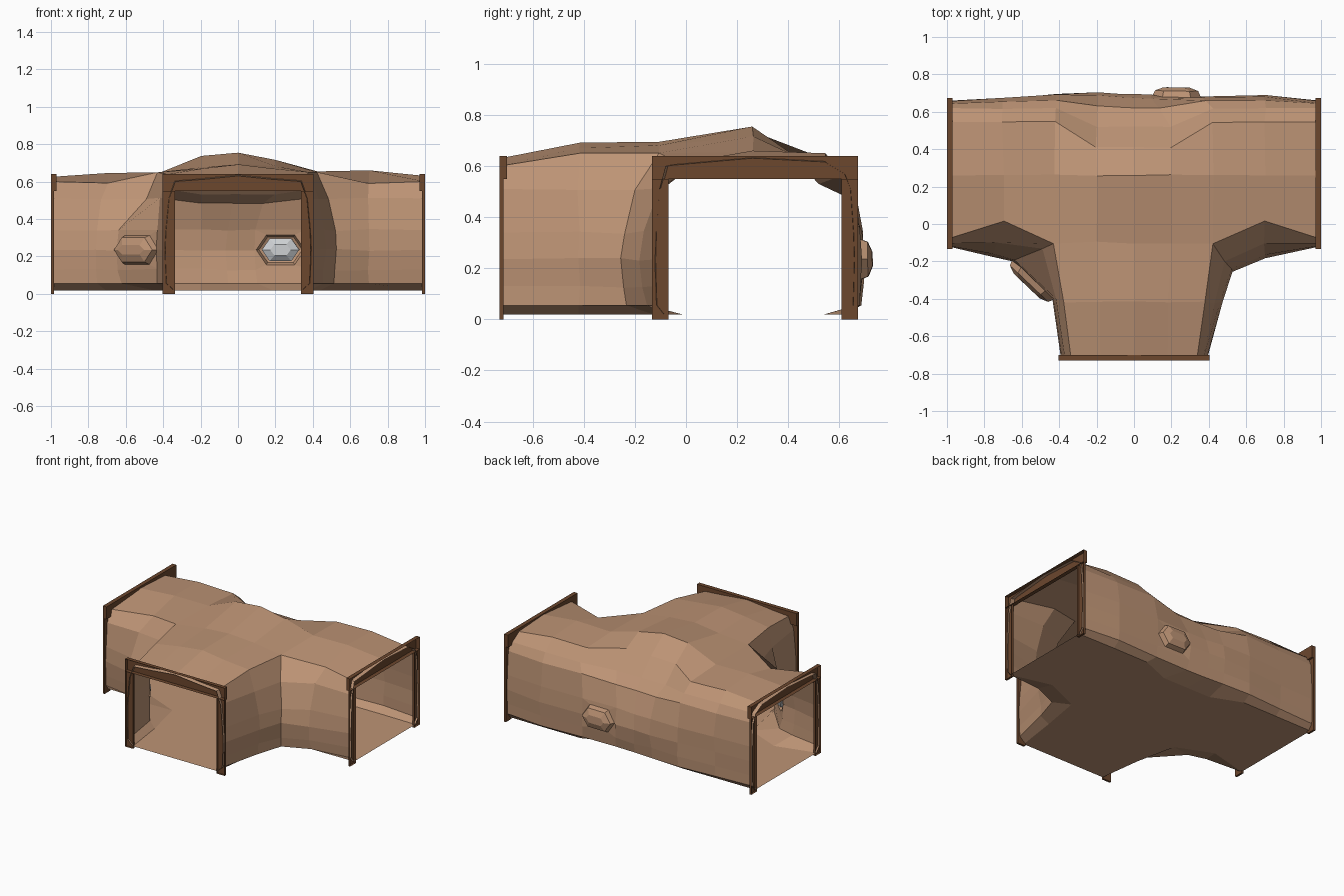
import bpy, bmesh, random
from mathutils import Vector

random.seed(4)
cube = bpy.data.objects.get("Cube")
if cube:
    bpy.data.objects.remove(cube, do_unlink=True)


def material(name, rgb):
    m = bpy.data.materials.new(name)
    m.use_nodes = True
    m.diffuse_color = (*rgb, 1)
    m.node_tree.nodes["Principled BSDF"].inputs["Base Color"].default_value = (*rgb, 1)
    return m


rock = material("tan rock", (0.51, 0.295, 0.178))
wood = material("dark wood", (0.15, 0.063, 0.027))
crystal = material("pale crystal", (0.62, 0.64, 0.66))


def finish(bm, name, mat):
    mesh = bpy.data.meshes.new(name)
    bm.to_mesh(mesh)
    bm.free()
    mesh.materials.append(mat)
    ob = bpy.data.objects.new(name, mesh)
    bpy.context.collection.objects.link(ob)


def grid(bm, rows):
    """Skin a list of equally long point rows with quads."""
    vs = [[bm.verts.new(p) for p in row] for row in rows]
    for a, b in zip(vs, vs[1:]):
        for i in range(len(a) - 1):
            bm.faces.new((a[i], a[i + 1], b[i + 1], b[i]))


# Wall profile: height, and how far it leans from the bulge to the roof crest
PROFILE = [(0.018, 0.9), (0.055, 0.12), (0.13, 0.05), (0.235, -0.02), (0.34, 0.07)]


def wall_column(bulge, crest, shoulder=0.38):
    b, c = Vector(bulge), Vector(crest)
    return [Vector((*b.lerp(c.xy, t), min(z, c.z - 0.05)))
            for z, t in PROFILE + [(0.51, shoulder)]] + [c]


# Back wall; its crest dips behind the central hump
xs = [-0.998, -0.7, -0.42, -0.2, 0, 0.2, 0.42, 0.7, 0.998]
bulge_x = xs[:4] + [-0.06, 0.09, 0.36] + xs[7:]
back_y = [0.658, 0.675, 0.695, 0.70, 0.69, 0.685, 0.675, 0.69, 0.658]
ridge = [0.625, 0.65, 0.64, 0.74, 0.75, 0.72, 0.66, 0.665, 0.63]
back_crest, roof_back = [], []
for x, r in zip(xs, ridge):
    hump = abs(x) < 0.3
    back_crest.append((x, 0.52, 0.535) if hump else (x, 0.62, 0.57))
    roof_back.append((x, 0.41, 0.645) if hump else (x, 0.545, r - 0.015))
back = [wall_column((bx, y), c) for bx, y, c in zip(bulge_x, back_y, back_crest)]

# Corner walls that turn from the main tunnel into the branch
CRESTS = [(0.998, -0.08, 0.6), (0.7, 0.01, 0.59), (0.425, -0.11, 0.655),
          (0.375, -0.42, 0.645), (0.335, -0.728, 0.6)]


def corner_wall(side, bulges):
    return [wall_column((side * b[0], b[1]), (side * c[0], c[1], c[2]), *b[2:])
            for b, c in zip(bulges, CRESTS)]


corner_pos = corner_wall(1, [(0.998, -0.118), (0.7, -0.175), (0.525, -0.25),
                             (0.465, -0.42), (0.388, -0.728)])
corner_neg = corner_wall(-1, [(0.998, -0.118), (0.76, -0.175), (0.65, -0.2, 0.7),
                              (0.44, -0.395), (0.388, -0.728)])

# Tunnel shell: walls, roof over both arms, and flat floor
bm = bmesh.new()
for wall in (back, corner_pos, corner_neg):
    grid(bm, wall)

junction = [corner_neg[2][-1], (-0.2, -0.1, 0.68), (0, -0.1, 0.69),
            (0.2, -0.1, 0.685), corner_pos[2][-1]]
front_edge = [corner_neg[0][-1], corner_neg[1][-1]] + junction + \
             [corner_pos[1][-1], corner_pos[0][-1]]
grid(bm, [[c, m, (x, 0.26, r), f]
          for x, r, c, m, f in zip(xs, ridge, back_crest, roof_back, front_edge)])

branch = [junction]
for k, top in ((3, 0.69), (4, 0.63)):
    a, b = corner_neg[k][-1], corner_pos[k][-1]
    middle = [(x, a.y, top - 0.1 * abs(x)) for x in (-0.18, 0, 0.18)]
    branch.append([a] + middle + [b])
grid(bm, branch)

outline = [c[0] for c in back] + [c[0] for c in corner_pos] + \
          [c[0] for c in reversed(corner_neg)]
bm.faces.new([bm.verts.new(p) for p in outline])
bmesh.ops.remove_doubles(bm, verts=bm.verts, dist=0.001)
bmesh.ops.recalc_face_normals(bm, faces=bm.faces)

# Slight rocky unevenness away from the openings
for v in bm.verts:
    if v.co.z > 0.1 and abs(v.co.x) < 0.9 and v.co.y > -0.7:
        v.co += Vector([random.uniform(-0.006, 0.006) for _ in range(3)])
bm.normal_update()


def alcove(target, w, h, depth):
    """Merge two stacked wall faces into a six-sided pocket; return its frame."""
    near = sorted(bm.faces, key=lambda q: (q.calc_center_median() - Vector(target)).length)
    f = bmesh.ops.dissolve_faces(bm, faces=near[:2])["region"][0]
    f.normal_update()
    c = f.calc_center_median()
    n = f.normal.copy()
    if n.dot(c - Vector((0, 0.1, c.z))) < 0:
        f.normal_flip()
        n.negate()
    bmesh.ops.inset_individual(bm, faces=[f], thickness=0.015)
    u = Vector((0, 0, 1)).cross(n).normalized()
    up = n.cross(u)
    mids = sorted(f.verts, key=lambda v: abs(v.co.z - c.z))[:2]
    for v in f.verts:
        d = v.co - c
        sx, sz = (1 if d.dot(u) > 0 else -1), (1 if d.dot(up) > 0 else -1)
        v.co = c + (u * sx * w if v in mids else u * sx * w * 0.58 + up * sz * h)
    f.normal_update()
    bmesh.ops.inset_individual(bm, faces=[f], thickness=0.014, depth=depth * 0.65)
    bmesh.ops.inset_individual(bm, faces=[f], thickness=0.045, depth=depth * 0.35)
    return c, u, up, n


pockets = [alcove((0.225, 0.685, 0.235), 0.13, 0.08, 0.05),
           alcove((-0.545, -0.297, 0.235), 0.155, 0.078, 0.05)]
finish(bm, "tunnel_shell", rock)

# Faceted crystal sitting in each pocket, pointing into the tunnel
for i, (c, u, up, n) in enumerate(pockets):
    bm = bmesh.new()
    rings = []
    for w, h, d in ((0.1, 0.06, 0.028), (0.1, 0.06, 0.0), (0.055, 0.03, -0.025)):
        hexagon = [(-1, 0), (-0.58, 1), (0.58, 1), (1, 0), (0.58, -1), (-0.58, -1)]
        rings.append([bm.verts.new(c + u * a * w + up * b * h + n * d)
                      for a, b in hexagon])
    for a, b in zip(rings, rings[1:]):
        for k in range(6):
            j = (k + 1) % 6
            bm.faces.new((a[k], a[j], b[j], b[k]))
    bm.faces.new(rings[0])
    bm.faces.new(rings[-1])
    bmesh.ops.recalc_face_normals(bm, faces=bm.faces)
    finish(bm, f"crystal_{i + 1}", crystal)


# Timber door frames: hollow posts and a deeper lintel, open on the outer side
def door_frame(name, place):
    bm = bmesh.new()
    for lo, hi in (((-0.403, 0, 0), (-0.338, 0.015, 0.55)),
                   ((0.338, 0, 0), (0.403, 0.015, 0.55)),
                   ((-0.403, 0, 0.55), (0.403, 0.03, 0.64))):
        vs = bmesh.ops.create_cube(bm, size=1)["verts"]
        for v in vs:
            v.co = [l + (k + 0.5) * (h - l) for l, h, k in zip(lo, hi, v.co)]
    outer = [f for f in bm.faces if all(v.co.y < 0.001 for v in f.verts)]
    bmesh.ops.delete(bm, geom=outer, context="FACES_ONLY")
    for v in bm.verts:
        v.co = place(*v.co)
    bmesh.ops.recalc_face_normals(bm, faces=bm.faces)
    finish(bm, name, wood)


door_frame("front_frame", lambda x, y, z: (x, y - 0.73, z))
door_frame("left_frame", lambda x, y, z: (1 - y, x + 0.27, z))
door_frame("right_frame", lambda x, y, z: (y - 1, x + 0.27, z))
